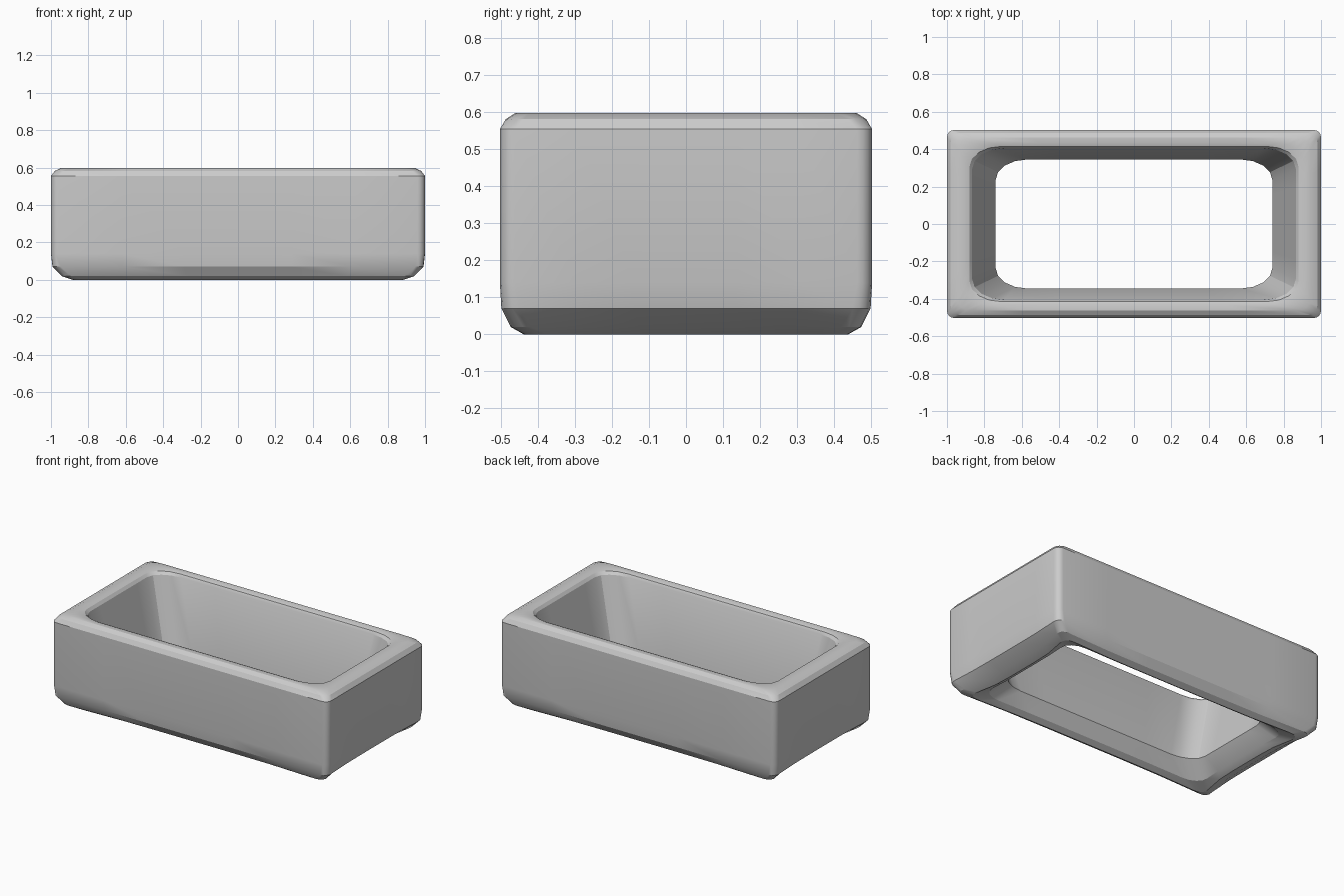
import bpy, bmesh, math

cube = bpy.data.objects.get("Cube")
if cube:
    bpy.data.objects.remove(cube, do_unlink=True)

# One plain grey for the whole basin
grey = bpy.data.materials.new("plain_grey")
grey.use_nodes = True
colour = (0.6, 0.6, 0.6, 1)
grey.diffuse_color = colour
grey.node_tree.nodes["Principled BSDF"].inputs["Base Color"].default_value = colour


def quadrant(hx, hy, cx, cy):
    """Quarter of a rounded rectangle, from the end wall to the side wall."""
    pts = [(hx, f * (hy - cy)) for f in (0.3, 0.65)]
    for i in range(5):
        a = math.pi / 8 * i
        pts.append((hx - cx + cx * math.cos(a), hy - cy + cy * math.sin(a)))
    return pts + [(f * (hx - cx), hy) for f in (0.65, 0.3)]


def ring(bm, hx, hy, z, cx, cy, arch_x=0, arch_y=0):
    """Full loop; the arches draw the walls in between the corners."""
    q = quadrant(hx, hy, cx, cy)
    loop = q + [(-x, y) for x, y in reversed(q)]
    loop += [(-x, -y) for x, y in loop]
    verts = []
    for x, y in loop:
        px = x - math.copysign(arch_x * (1 - (y / hy) ** 4), x)
        py = y - math.copysign(arch_y * (1 - (x / hx) ** 4), y)
        verts.append(bm.verts.new((px, py, z)))
    return verts


# Closed cross-section: inner wall, rim, outer wall, feet, underside
sections = [
    (0.74, 0.345, 0.11, 0.17, 0.11),
    (0.865, 0.405, 0.575, 0.17, 0.11),
    (0.88, 0.415, 0.592, 0.17, 0.11),
    (0.9, 0.432, 0.598, 0.14, 0.09),
    (0.945, 0.462, 0.598, 0.08, 0.06),
    (0.98, 0.487, 0.582, 0.05, 0.05),
    (1.0, 0.503, 0.555, 0.04, 0.04),
    (1.0, 0.503, 0.14, 0.04, 0.04),
    (0.997, 0.5, 0.07, 0.05, 0.05, 0.015, 0.006),
    (0.965, 0.478, 0.02, 0.07, 0.06, 0.06, 0.018),
    (0.91, 0.445, 0.0, 0.09, 0.07, 0.06, 0.02),
    (0.83, 0.4, 0.022, 0.13, 0.09, 0.02, 0.008),
]

bm = bmesh.new()
rings = [ring(bm, *s) for s in sections]
for a, b in zip(rings, rings[1:] + rings[:1]):
    for i in range(len(a)):
        j = (i + 1) % len(a)
        bm.faces.new((a[i], a[j], b[j], b[i]))
bmesh.ops.recalc_face_normals(bm, faces=bm.faces)

mesh = bpy.data.meshes.new("open_basin")
bm.to_mesh(mesh)
bm.free()
mesh.materials.append(grey)
basin = bpy.data.objects.new("open_basin", mesh)
bpy.context.collection.objects.link(basin)

# Smooth walls with crisp facets
bpy.ops.object.select_all(action="DESELECT")
basin.select_set(True)
bpy.context.view_layer.objects.active = basin
bpy.ops.object.shade_smooth_by_angle(angle=math.radians(25))
